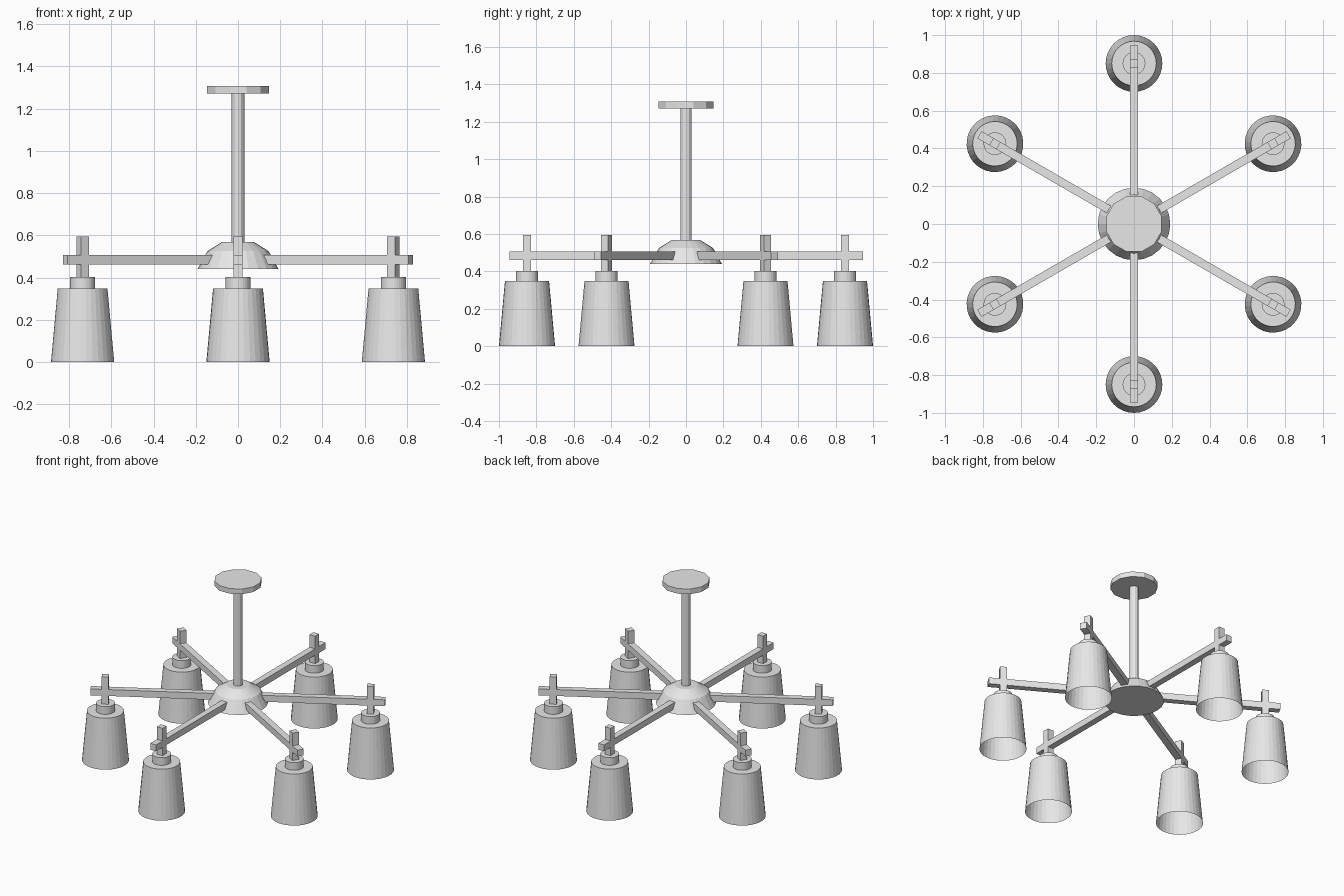
import bpy
import bmesh
import math
from mathutils import Matrix

if "Cube" in bpy.data.objects:
    bpy.data.objects.remove(bpy.data.objects["Cube"])

grey = bpy.data.materials.new("light grey")
grey.diffuse_color = (0.8, 0.8, 0.8, 1.0)
grey.use_nodes = True
grey.node_tree.nodes["Principled BSDF"].inputs["Base Color"].default_value = grey.diffuse_color

ARMS = 6
SHADE_R = 0.85  # distance of lamps from the centre


def finish(name, bm, matrix=Matrix()):
    mesh = bpy.data.meshes.new(name)
    bm.to_mesh(mesh)
    bm.free()
    mesh.materials.append(grey)
    obj = bpy.data.objects.new(name, mesh)
    obj.matrix_world = matrix
    bpy.context.collection.objects.link(obj)
    return obj


def lathe(name, profile, sides, matrix=Matrix(), bottom=True, top=True, turn=0.0):
    """Revolve (radius, z) points, listed bottom to top, around z."""
    bm = bmesh.new()
    rings = []
    for r, z in profile:
        angles = [turn + math.tau * i / sides for i in range(sides)]
        rings.append([bm.verts.new((r * math.cos(a), r * math.sin(a), z)) for a in angles])
    for lo, hi in zip(rings, rings[1:]):
        for i in range(sides):
            j = (i + 1) % sides
            bm.faces.new((lo[i], lo[j], hi[j], hi[i]))
    if bottom:
        bm.faces.new(rings[0][::-1])
    if top:
        bm.faces.new(rings[-1])
    return finish(name, bm, matrix)


def box(name, lo, hi, matrix=Matrix()):
    bm = bmesh.new()
    bmesh.ops.create_cube(bm, size=1.0)
    for v in bm.verts:
        v.co = [a + (b - a) * (c + 0.5) for a, b, c in zip(lo, hi, v.co)]
    return finish(name, bm, matrix)


# Ceiling plate, rod and central hub
lathe("ceiling_plate", [(0.152, 1.272), (0.152, 1.308)], 12, turn=math.pi / 12)
lathe("hanging_rod", [(0.03, 0.54), (0.03, 1.275)], 12)
lathe("hub_dome", [(0.192, 0.44), (0.145, 0.525), (0.076, 0.568)], 24)

# Six arms, each with a post, lamp socket and open-bottomed shade
for k in range(ARMS):
    spin = Matrix.Rotation(math.radians(30 + 60 * k), 4, "Z")
    lamp = spin @ Matrix.Translation((SHADE_R, 0, 0))
    box(f"arm_{k + 1}", (0.08, -0.022, 0.461), (0.945, 0.022, 0.506), spin)
    box(f"post_{k + 1}", (-0.022, -0.022, 0.395), (0.022, 0.022, 0.595), lamp)
    lathe(f"lamp_socket_{k + 1}", [(0.06, 0.345), (0.06, 0.402)], 32, lamp)
    lathe(f"lamp_shade_{k + 1}", [(0.15, 0.0), (0.118, 0.348)], 32, lamp, bottom=False)
